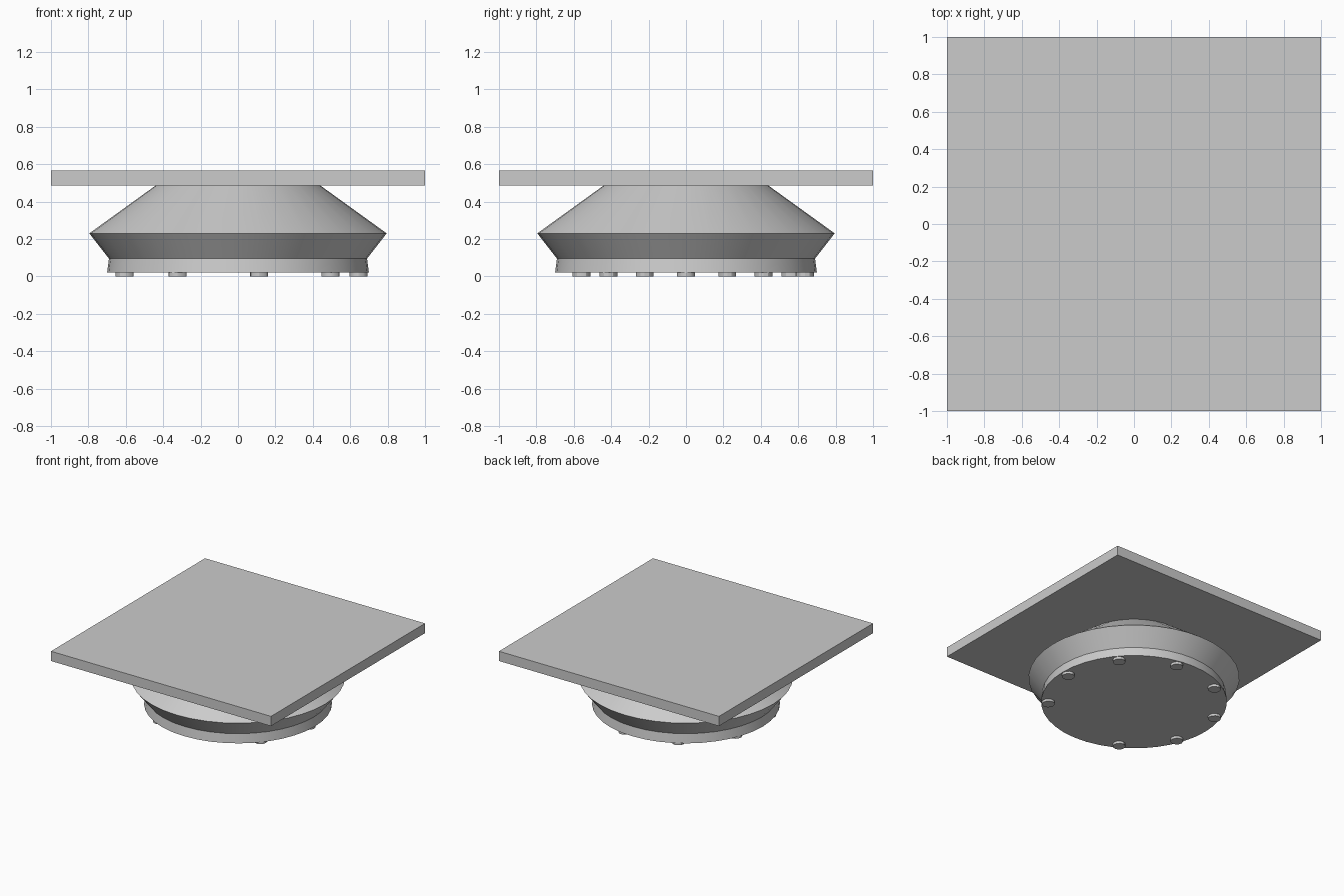
import bpy, bmesh, math

cube = bpy.data.objects.get("Cube")
if cube:
    bpy.data.objects.remove(cube, do_unlink=True)

grey = bpy.data.materials.new("plain_grey")
grey.use_nodes = True
colour = (0.6, 0.6, 0.6, 1)
grey.diffuse_color = colour
grey.node_tree.nodes["Principled BSDF"].inputs["Base Color"].default_value = colour


def finish(name, bm, smooth=True):
    """Turn a bmesh into a named grey object."""
    bmesh.ops.recalc_face_normals(bm, faces=bm.faces)
    mesh = bpy.data.meshes.new(name)
    bm.to_mesh(mesh)
    bm.free()
    mesh.materials.append(grey)
    obj = bpy.data.objects.new(name, mesh)
    bpy.context.collection.objects.link(obj)
    if smooth:
        bpy.ops.object.select_all(action='DESELECT')
        obj.select_set(True)
        bpy.context.view_layer.objects.active = obj
        bpy.ops.object.shade_smooth_by_angle(angle=math.radians(30))
    return obj


def turned(name, profile, sides, centre=(0, 0)):
    """Closed solid of revolution from (radius, height) pairs."""
    bm = bmesh.new()
    rings = []
    for r, z in profile:
        rings.append([bm.verts.new((centre[0] + r * math.cos(math.tau * i / sides),
                                    centre[1] + r * math.sin(math.tau * i / sides), z))
                      for i in range(sides)])
    for low, high in zip(rings, rings[1:]):
        for i in range(sides):
            j = (i + 1) % sides
            bm.faces.new((low[i], low[j], high[j], high[i]))
    bm.faces.new(rings[0][::-1])
    bm.faces.new(rings[-1])
    return finish(name, bm)


# Square slab on top
bm = bmesh.new()
bmesh.ops.create_cube(bm, size=1)
for v in bm.verts:
    v.co = (v.co.x * 2, v.co.y * 2, 0.525 + v.co.z * 0.08)
finish("top_slab", bm, smooth=False)

# Flared body: base band, outward flare, then inward cone
turned("flared_body", [(0.7, 0.02), (0.69, 0.095), (0.795, 0.23), (0.44, 0.486)], 40)

# Ring of studs below, with one place left empty
for step in range(9):
    if step == 7:
        continue
    a = math.radians(40 * step)
    turned(f"stud_{step + 1}", [(0.048, 0), (0.048, 0.03)], 12,
           (0.645 * math.cos(a), 0.645 * math.sin(a)))
